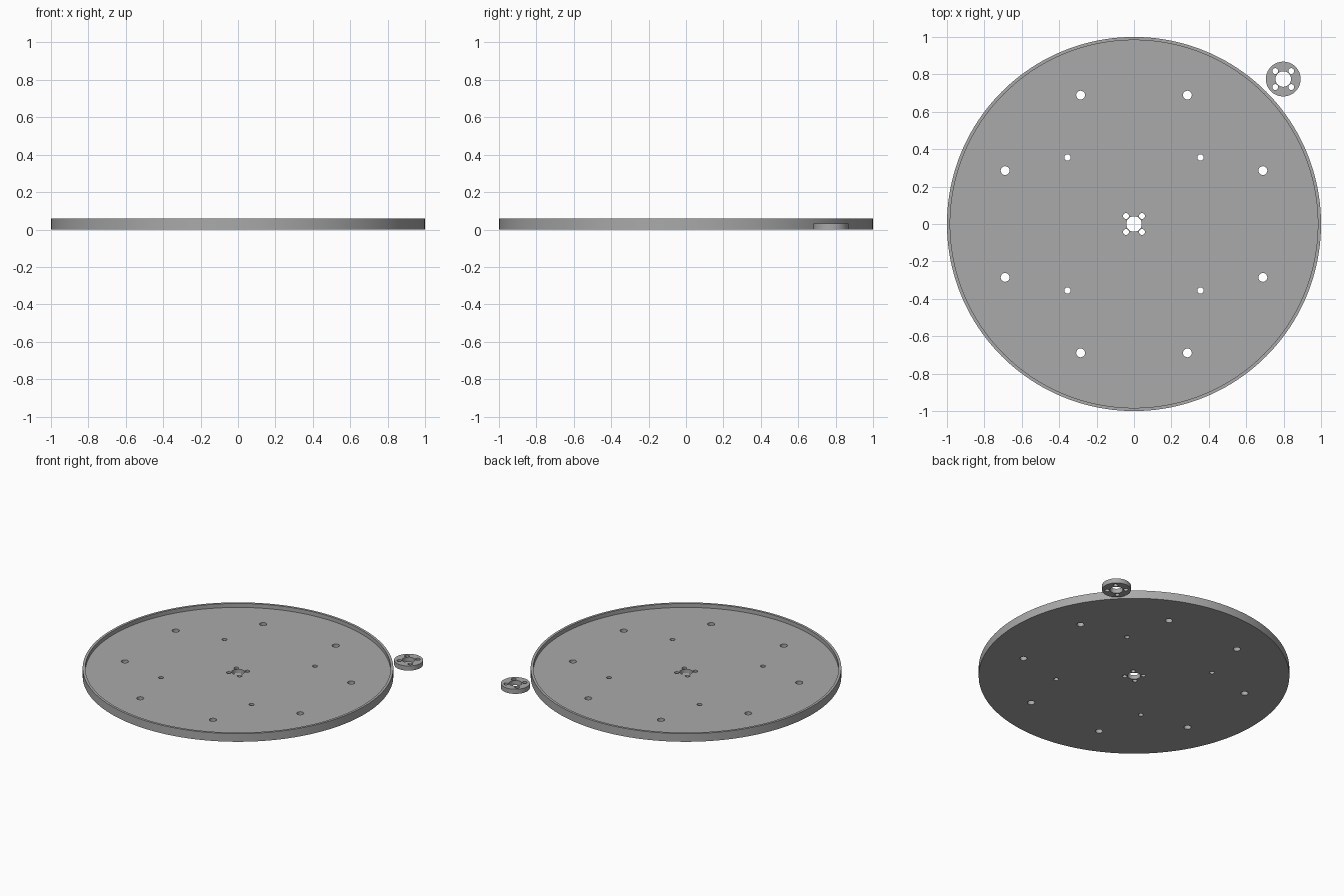
import bpy, bmesh, math
from mathutils import Matrix

if "Cube" in bpy.data.objects:
    bpy.data.objects.remove(bpy.data.objects["Cube"])

RIM_H, FLOOR_H, HUB_H = 0.058, 0.03, 0.033
HUB_X, HUB_Y = 0.798, 0.775

gray = bpy.data.materials.new("plain gray")
gray.diffuse_color = (0.40, 0.40, 0.40, 1)
gray.use_nodes = True
gray.node_tree.nodes["Principled BSDF"].inputs["Base Color"].default_value = gray.diffuse_color


def add_cylinder(bm, x, y, r, z0, z1, segments):
    bmesh.ops.create_cone(
        bm, cap_ends=True, segments=segments, radius1=r, radius2=r,
        depth=z1 - z0, matrix=Matrix.Translation((x, y, (z0 + z1) / 2)))


def make_object(name, bm):
    mesh = bpy.data.meshes.new(name)
    bmesh.ops.recalc_face_normals(bm, faces=bm.faces)
    bm.to_mesh(mesh)
    bm.free()
    obj = bpy.data.objects.new(name, mesh)
    bpy.context.collection.objects.link(obj)
    mesh.materials.append(gray)
    return obj


def drill(obj, holes):
    """Cut vertical through holes given as (x, y, radius)."""
    bm = bmesh.new()
    for x, y, r in holes:
        add_cylinder(bm, x, y, r, -0.1, 0.2, 32)
    cutter = make_object(obj.name + "_cutter", bm)
    cutter.hide_render = True
    mod = obj.modifiers.new("holes", 'BOOLEAN')
    mod.operation = 'DIFFERENCE'
    mod.solver = 'EXACT'
    mod.object = cutter
    bpy.context.view_layer.objects.active = obj
    bpy.ops.object.select_all(action='DESELECT')
    obj.select_set(True)
    bpy.ops.object.modifier_apply(modifier=mod.name)
    bpy.data.objects.remove(cutter)
    bpy.ops.object.shade_smooth_by_angle(angle=math.radians(30))


def ring(count, radius, r, start, cx=0, cy=0):
    """Evenly spaced holes on a circle."""
    angles = [start + math.tau * i / count for i in range(count)]
    return [(cx + radius * math.cos(a), cy + radius * math.sin(a), r) for a in angles]


def hub_holes(cx, cy):
    """Shaft hole with four mounting screws around it."""
    return [(cx, cy, 0.0415)] + ring(4, 0.0605, 0.0155, math.pi / 4, cx, cy)


# Round tray: disc with a thin raised rim
bm = bmesh.new()
add_cylinder(bm, 0, 0, 1, 0, RIM_H, 160)
top = max(bm.faces, key=lambda f: f.calc_center_median().z)
rim = bmesh.ops.extrude_face_region(bm, geom=[top])
bmesh.ops.delete(bm, geom=[top], context='FACES_ONLY')
inner = [v for v in rim["geom"] if isinstance(v, bmesh.types.BMVert)]
bmesh.ops.scale(bm, vec=(0.983, 0.983, 1), verts=inner)
floor_face = next(f for f in rim["geom"] if isinstance(f, bmesh.types.BMFace))
sunk = bmesh.ops.extrude_face_region(bm, geom=[floor_face])
bmesh.ops.delete(bm, geom=[floor_face], context='FACES_ONLY')
floor_verts = [v for v in sunk["geom"] if isinstance(v, bmesh.types.BMVert)]
bmesh.ops.translate(bm, vec=(0, 0, FLOOR_H - RIM_H), verts=floor_verts)
tray = make_object("tray", bm)

# Outer screw circle, inner screw circle and the central hub pattern
drill(tray, ring(8, 0.746, 0.0235, math.pi / 8)
      + ring(4, 0.503, 0.0165, math.pi / 4) + hub_holes(0, 0))

# Small loose hub disc beside the tray
bm = bmesh.new()
add_cylinder(bm, HUB_X, HUB_Y, 0.093, 0, HUB_H, 64)
hub = make_object("hub_disc", bm)
drill(hub, hub_holes(HUB_X, HUB_Y))
